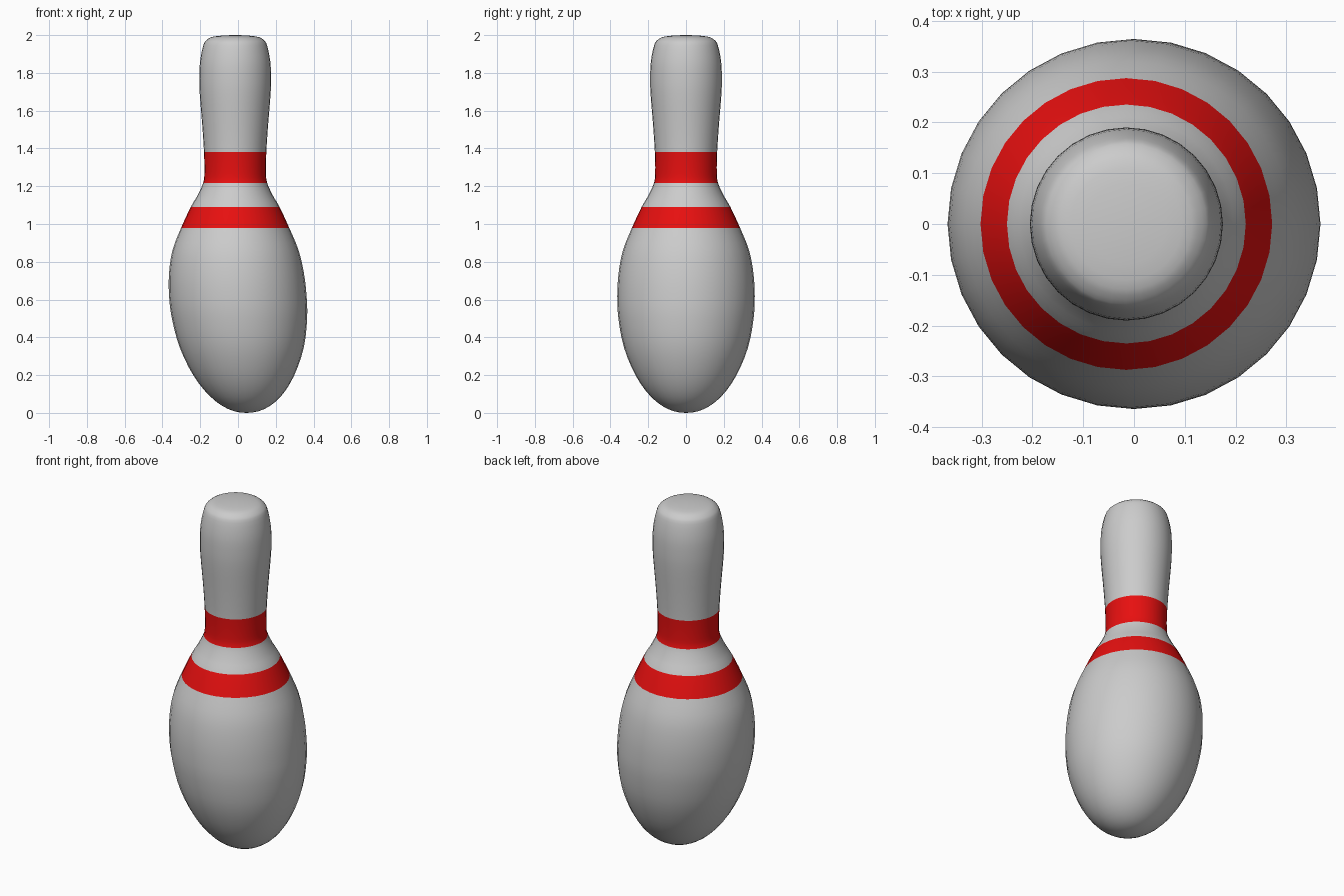
import bpy, bmesh, math
from mathutils import Vector

if "Cube" in bpy.data.objects:
    bpy.data.objects.remove(bpy.data.objects["Cube"])

SIDES = 32
STEPS = 3  # spline steps between profile points

# Profile from base to top: radius, height, sideways drift of the axis
PROFILE = [
    (0.000, 0.000, 0.045), (0.095, 0.020, 0.044), (0.185, 0.085, 0.040),
    (0.265, 0.195, 0.031), (0.328, 0.345, 0.020), (0.358, 0.500, 0.008),
    (0.364, 0.620, -0.001), (0.357, 0.740, -0.008), (0.334, 0.860, -0.013),
    (0.287, 0.978, -0.015), (0.235, 1.090, -0.015), (0.200, 1.150, -0.015),
    (0.170, 1.216, -0.015), (0.163, 1.270, -0.015), (0.165, 1.380, -0.015),
    (0.174, 1.520, -0.015), (0.187, 1.680, -0.015), (0.190, 1.770, -0.015),
    (0.186, 1.860, -0.015), (0.169, 1.945, -0.015), (0.150, 1.975, -0.015),
    (0.110, 1.993, -0.015), (0.000, 2.000, -0.015)]
BANDS = [(0.978, 1.090), (1.216, 1.380)]


def spline(points):
    """Catmull-Rom refinement, mirrored across the axis at both poles."""
    p = [Vector(q) for q in points]
    flip = lambda v: Vector((-v.x, v.y, v.z))
    p = [flip(p[1])] + p + [flip(p[-2])]
    out = []
    for a, b, c, d in zip(p, p[1:], p[2:], p[3:]):
        for i in range(STEPS):
            t = i / STEPS
            out.append(0.5 * (2 * b + (c - a) * t + (2 * a - 5 * b + 4 * c - d) * t * t
                              + (3 * b - a - 3 * c + d) * t ** 3))
    return out + [p[-2]]


# Pin: lofted rings closed with a pole at each end
rows = spline(PROFILE)
bm = bmesh.new()
rings = []
for r, z, x in rows[1:-1]:
    rings.append([bm.verts.new((x + r * math.cos(math.tau * i / SIDES),
                                r * math.sin(math.tau * i / SIDES), z))
                  for i in range(SIDES)])
base = bm.verts.new((rows[0].z, 0, rows[0].y))
top = bm.verts.new((rows[-1].z, 0, rows[-1].y))
for i in range(SIDES):
    j = (i + 1) % SIDES
    bm.faces.new((base, rings[0][j], rings[0][i]))
    bm.faces.new((top, rings[-1][i], rings[-1][j]))
    for lo, hi in zip(rings, rings[1:]):
        bm.faces.new((lo[i], lo[j], hi[j], hi[i]))

# Red bands: faces between the band heights use the second slot
for f in bm.faces:
    f.smooth = True
    z = f.calc_center_median().z
    f.material_index = int(any(a < z < b for a, b in BANDS))

mesh = bpy.data.meshes.new("bowling_pin")
bm.to_mesh(mesh)
bm.free()
red = bpy.data.materials.new("band_red")
red.diffuse_color = (0.8, 0.005, 0.005, 1)
red.use_nodes = True
red.node_tree.nodes["Principled BSDF"].inputs["Base Color"].default_value = red.diffuse_color
mesh.materials.append(None)
mesh.materials.append(red)
pin = bpy.data.objects.new("bowling_pin", mesh)
bpy.context.collection.objects.link(pin)
